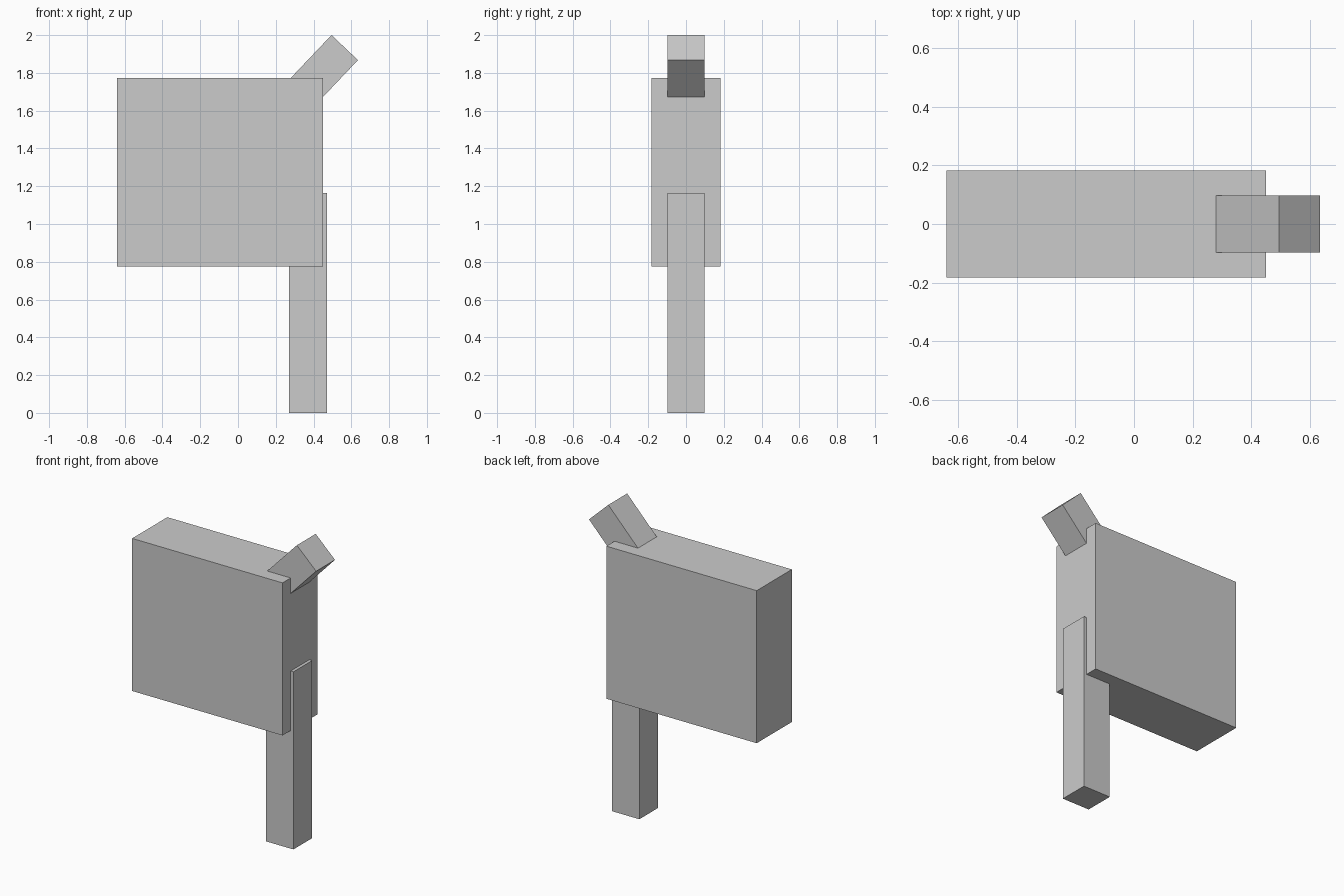
import bpy
from math import radians, sin, cos
from mathutils import Vector

cube = bpy.data.objects.get("Cube")
if cube:
    bpy.data.objects.remove(cube, do_unlink=True)

grey = bpy.data.materials.new("light_grey")
grey.use_nodes = True
colour = (0.6, 0.6, 0.6, 1)
grey.diffuse_color = colour
grey.node_tree.nodes["Principled BSDF"].inputs["Base Color"].default_value = colour


def box(name, centre, size, tilt=0):
    """Box of the given size, turned about the y axis."""
    bpy.ops.mesh.primitive_cube_add(size=1, location=centre, rotation=(0, tilt, 0))
    obj = bpy.context.object
    obj.name = name
    obj.scale = size
    obj.data.materials.append(grey)
    return obj


# Large slab and the post that carries it
box("body", (-0.095, 0, 1.274), (1.09, 0.364, 1.0))
box("post", (0.37, 0, 0.582), (0.2, 0.195, 1.164))

# Slanted stub sunk into the top corner of the body
tilt = radians(43.5)
length = 0.45
end = Vector((0.565, 0, 1.934))
axis = Vector((sin(tilt), 0, cos(tilt)))
box("slanted_stub", end - axis * length / 2, (0.193, 0.195, length), tilt)
